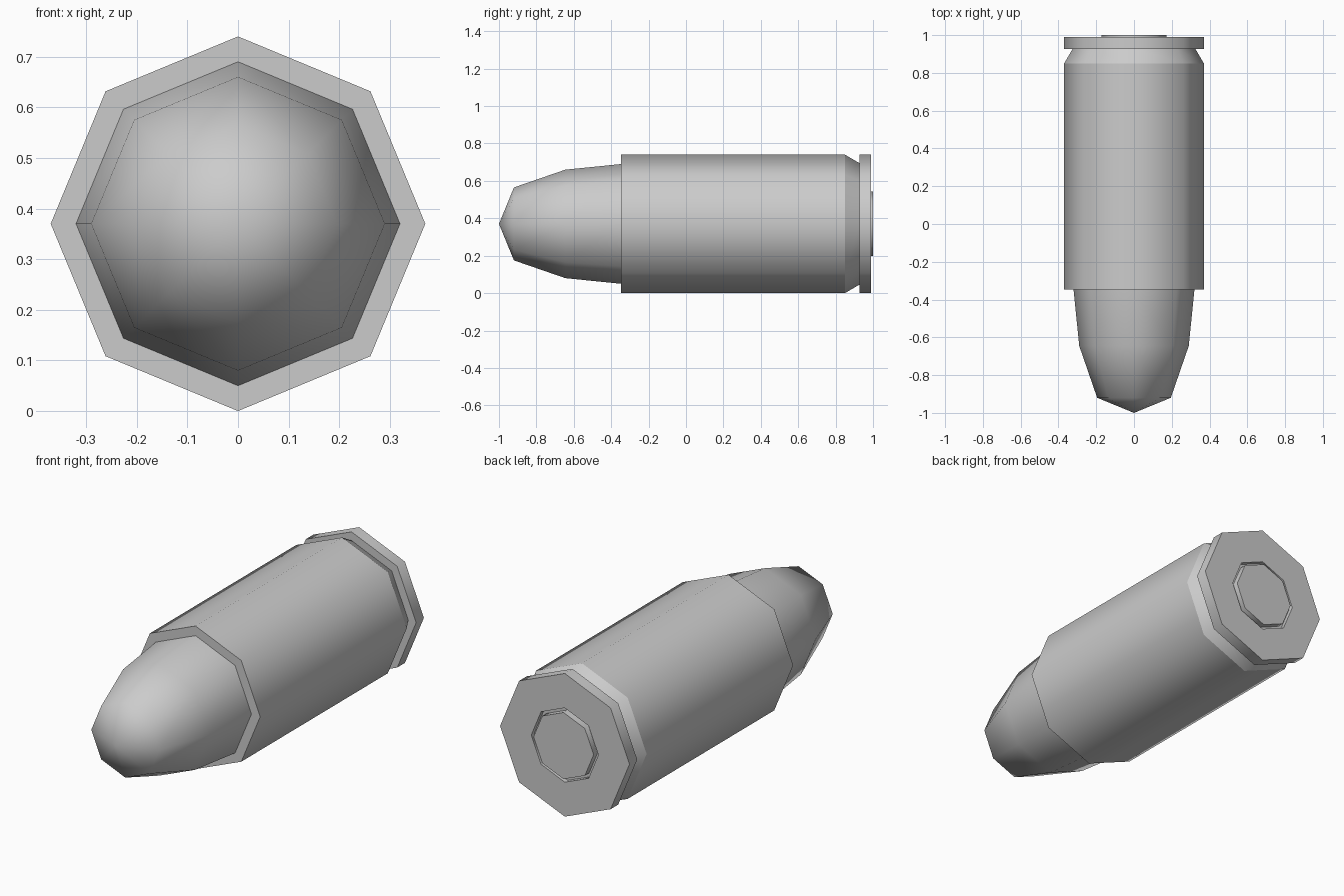
import bpy, bmesh, math

cube = bpy.data.objects.get("Cube")
if cube:
    bpy.data.objects.remove(cube, do_unlink=True)

SIDES = 8
R = 0.37  # body radius, also the height of the axis

metal = bpy.data.materials.new("grey_metal")
metal.use_nodes = True
grey = (0.6, 0.6, 0.6, 1)
metal.diffuse_color = grey
metal.node_tree.nodes["Principled BSDF"].inputs["Base Color"].default_value = grey


def lathe(name, profile, sharp=True):
    """Turn (radius, y) points, listed front to back, around the long axis."""
    bm = bmesh.new()
    rings = []
    for r, y in profile:
        if r == 0:
            rings.append([bm.verts.new((0, y, R))] * SIDES)
        else:
            angles = [math.tau * i / SIDES for i in range(SIDES)]
            rings.append([bm.verts.new((r * math.cos(a), y, R + r * math.sin(a)))
                          for a in angles])
    for a, b in zip(rings, rings[1:]):
        for i in range(SIDES):
            j = (i + 1) % SIDES
            corners = list(dict.fromkeys((a[i], a[j], b[j], b[i])))
            bm.faces.new(corners).smooth = True
    bmesh.ops.recalc_face_normals(bm, faces=bm.faces)
    # Rings stay crisp while the sides shade round
    if sharp:
        for e in bm.edges:
            if abs(e.verts[0].co.y - e.verts[1].co.y) < 1e-5:
                e.smooth = False
    mesh = bpy.data.meshes.new(name)
    bm.to_mesh(mesh)
    bm.free()
    mesh.materials.append(metal)
    obj = bpy.data.objects.new(name, mesh)
    bpy.context.collection.objects.link(obj)
    return obj


# Rounded nose
lathe("nose", [(0, -1), (0.195, -0.92), (0.29, -0.645), (0.32, -0.347)], sharp=False)

# Casing: mouth, body, extractor groove, rim, recess and raised centre cap
lathe("casing", [
    (0.32, -0.347), (R, -0.347), (R, 0.85), (0.325, 0.927), (R, 0.927),
    (R, 0.99), (0.192, 0.99), (0.192, 0.965), (0.172, 0.965),
    (0.172, 1), (0, 1)])
